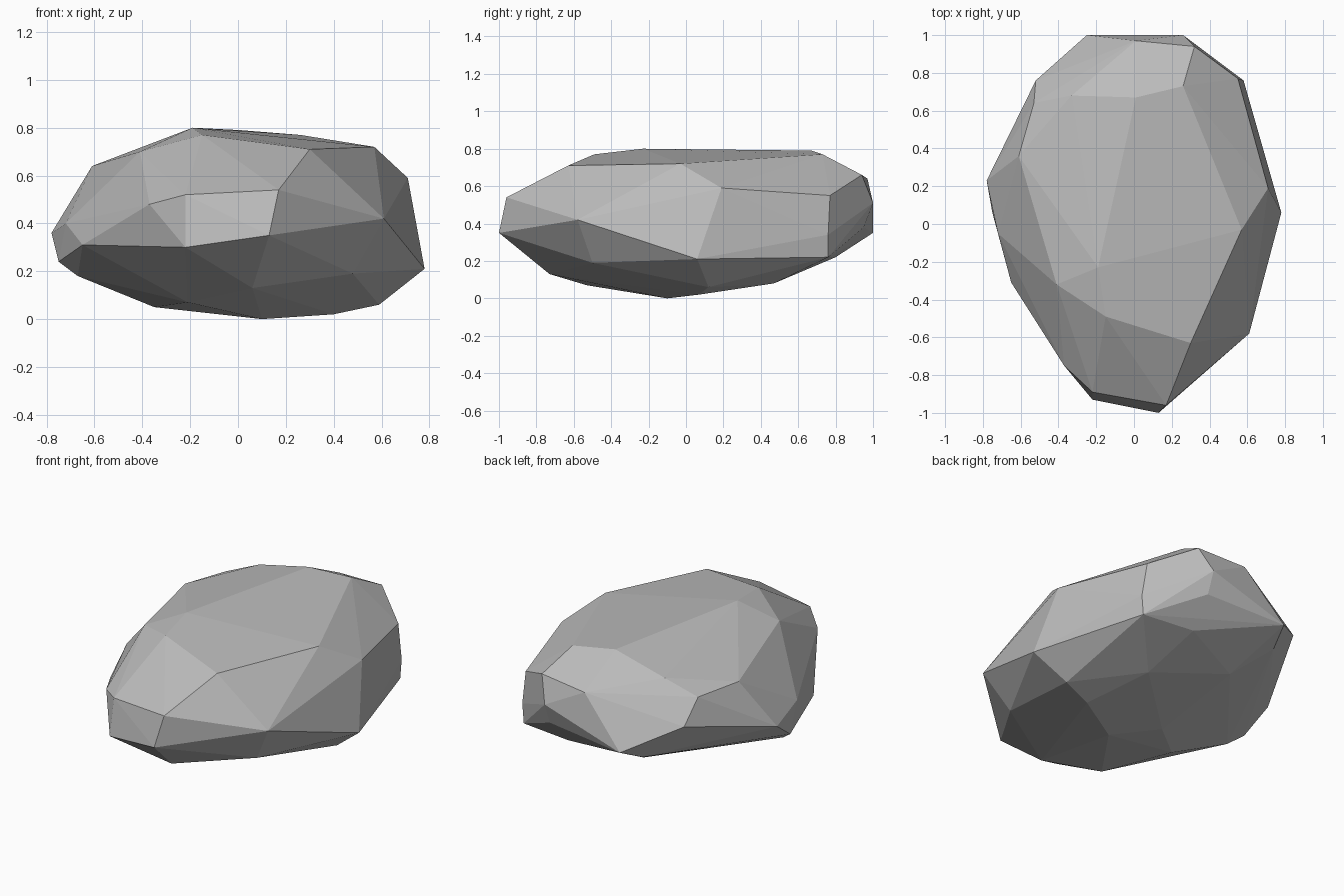
import bpy
import bmesh
import math
from mathutils import Vector

default_cube = bpy.data.objects.get("Cube")
if default_cube:
    bpy.data.objects.remove(default_cube, do_unlink=True)


def make_material(name, colour):
    material = bpy.data.materials.new(name)
    material.use_nodes = True
    material.diffuse_color = colour
    shader = material.node_tree.nodes["Principled BSDF"]
    shader.inputs["Base Color"].default_value = colour
    shader.inputs["Roughness"].default_value = 1
    return material


def faceted_stone(name, layers, material):
    """Wrap a tight skin round the corner layers and merge coplanar facets."""
    mesh_builder = bmesh.new()
    for layer in layers:
        for corner in layer:
            mesh_builder.verts.new(Vector(corner))
    wrapped = bmesh.ops.convex_hull(mesh_builder, input=mesh_builder.verts)
    unused = [item for item in wrapped["geom_interior"] + wrapped["geom_unused"]
              if isinstance(item, bmesh.types.BMVert)]
    bmesh.ops.delete(mesh_builder, geom=list(set(unused)), context="VERTS")
    bmesh.ops.dissolve_limit(mesh_builder, angle_limit=math.radians(2),
                             verts=mesh_builder.verts, edges=mesh_builder.edges)
    bmesh.ops.recalc_face_normals(mesh_builder, faces=mesh_builder.faces)
    mesh = bpy.data.meshes.new(name)
    mesh_builder.to_mesh(mesh)
    mesh_builder.free()
    mesh.materials.append(material)
    stone = bpy.data.objects.new(name, mesh)
    bpy.context.collection.objects.link(stone)
    return stone


# Underside the stone rests on
underside = [
    (.1, -.1, 0), (.4, .07, .02), (.59, .12, .06), (.29, .47, .08),
    (-.16, .64, .16), (-.12, .1, .03), (-.35, -.09, .05),
    (-.21, -.53, .07), (.06, -.73, .13), (.48, -.5, .19),
]

# Widest band, going round from the front
belt = [
    (.13, -1, .35), (.61, -.58, .42), (.78, .06, .21), (.57, .76, .22),
    (.58, .76, .34), (.24, .8, .22), (.26, .95, .38), (.26, 1, .51),
    (-.25, 1, .35), (-.3, .85, .28), (-.52, .76, .49), (-.78, .23, .36),
    (-.75, .06, .24), (-.67, .01, .18), (-.72, -.05, .4),
    (-.65, -.31, .31), (-.22, -.93, .3),
]

# Sloping shoulder above the band
shoulder = [
    (.17, -.96, .54), (.71, .19, .59), (.55, .77, .55), (.32, .94, .66),
    (.01, .97, .64), (-.53, .64, .63), (-.61, .36, .64),
    (-.37, -.75, .48), (-.22, -.89, .52),
]

# Gently sloping crown
crown = [
    (.3, -.63, .71), (.57, -.03, .72), (.26, .73, .77), (.01, .67, .79),
    (-.33, .68, .71), (-.19, -.23, .8), (-.15, -.49, .77), (-.41, -.32, .7),
]

stone_grey = make_material("stone grey", (.5, .5, .5, 1))
faceted_stone("rock", [underside, belt, shoulder, crown], stone_grey)
